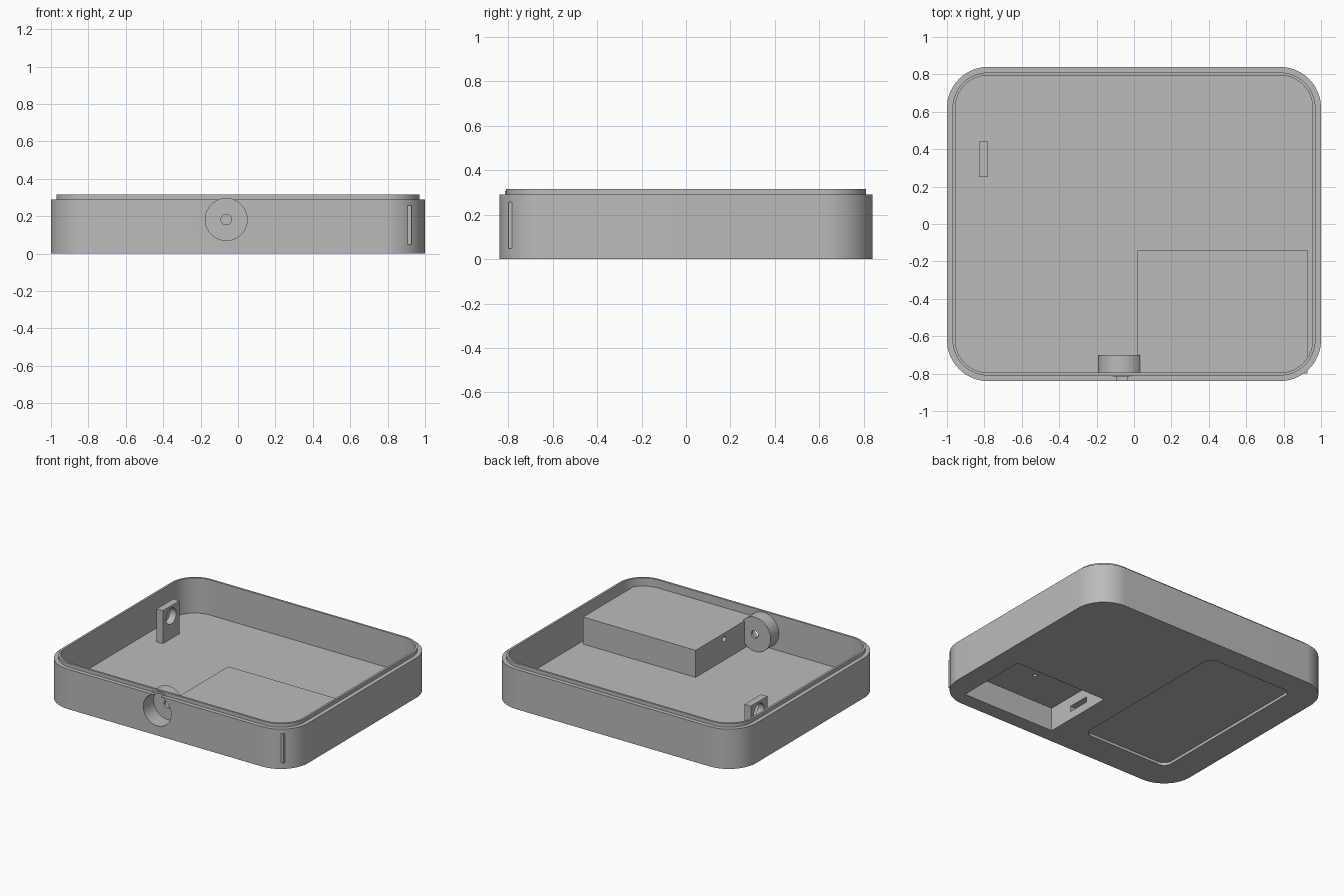
import bpy, bmesh
from math import cos, sin, pi
from mathutils import Matrix

cube = bpy.data.objects.get("Cube")
if cube:
    bpy.data.objects.remove(cube, do_unlink=True)

grey = bpy.data.materials.new("plain grey")
grey.use_nodes = True
COLOUR = (0.5, 0.5, 0.5, 1)
grey.diffuse_color = COLOUR
grey.node_tree.nodes["Principled BSDF"].inputs["Base Color"].default_value = COLOUR


def finish(name, bm):
    """Turn a closed bmesh into an object."""
    bmesh.ops.recalc_face_normals(bm, faces=bm.faces)
    mesh = bpy.data.meshes.new(name)
    bm.to_mesh(mesh)
    bm.free()
    mesh.materials.append(grey)
    obj = bpy.data.objects.new(name, mesh)
    bpy.context.collection.objects.link(obj)
    return obj


def rounded_outline(x0, x1, y0, y1, r, steps=24):
    """Counter-clockwise rounded rectangle."""
    centres = [(x1 - r, y1 - r), (x0 + r, y1 - r), (x0 + r, y0 + r), (x1 - r, y0 + r)]
    points = []
    for quarter, (cx, cy) in enumerate(centres):
        for i in range(steps + 1):
            a = (quarter + i / steps) * pi / 2
            points.append((cx + r * cos(a), cy + r * sin(a)))
    return points


def loft(name, layers):
    """Skin a stack of (outline, z) loops and cap both ends."""
    bm = bmesh.new()
    loops = [[bm.verts.new((x, y, z)) for x, y in outline] for outline, z in layers]
    for a, b in zip(loops, loops[1:]):
        for i in range(len(a)):
            j = (i + 1) % len(a)
            bm.faces.new((a[i], a[j], b[j], b[i]))
    bm.faces.new(loops[0])
    bm.faces.new(loops[-1])
    return finish(name, bm)


def box(name, x0, x1, y0, y1, z0, z1):
    corners = [(x0, y0), (x1, y0), (x1, y1), (x0, y1)]
    return loft(name, [(corners, z0), (corners, z1)])


def cylinder(name, axis, radius, start, end, centre, sides=64):
    """Cylinder along an axis from start to end; centre gives the other two."""
    bm = bmesh.new()
    turn = {"X": Matrix.Rotation(pi / 2, 4, "Y"),
            "Y": Matrix.Rotation(pi / 2, 4, "X"),
            "Z": Matrix.Identity(4)}[axis]
    place = list(centre)
    place.insert("XYZ".index(axis), (start + end) / 2)
    bmesh.ops.create_cone(bm, cap_ends=True, segments=sides, radius1=radius, radius2=radius,
                          depth=end - start, matrix=Matrix.Translation(place) @ turn)
    return finish(name, bm)


def combine(target, operation, tool):
    """Apply a boolean and discard the tool."""
    mod = target.modifiers.new(tool.name, "BOOLEAN")
    mod.operation, mod.solver, mod.object = operation, "EXACT", tool
    bpy.context.view_layer.objects.active = target
    bpy.ops.object.modifier_apply(modifier=mod.name)
    bpy.data.objects.remove(tool, do_unlink=True)


def inset_outline(d):
    return rounded_outline(-1 + d, 1 - d, -0.84 + d, 0.84 - d, 0.22 - d)


# Open tray with a stepped rim
FLOOR = 0.06
outer, lip, inner = inset_outline(0), inset_outline(0.03), inset_outline(0.045)
tray = loft("tray", [(outer, 0), (outer, 0.29), (lip, 0.29), (lip, 0.316),
                     (inner, 0.316), (inner, FLOOR)])

# Raised compartment and sensor drum inside the tray
combine(tray, "UNION", box("compartment", 0.02, 0.927, -0.80, -0.14, 0.048, 0.257))
combine(tray, "UNION", cylinder("drum", "Y", 0.124, -0.815, -0.70, (-0.068, 0.183)))

# Openings: drum bore, small bore, compartment cavity, wire channel, contact notch, label recess
cutters = [
    cylinder("drum_bore", "Y", 0.112, -0.9, -0.72, (-0.063, 0.182)),
    cylinder("pin_bore", "Y", 0.028, -0.8, -0.65, (-0.063, 0.182), 32),
    box("cavity", 0.095, 0.84, -0.732, -0.195, -0.1, 0.17),
    cylinder("wire_channel", "X", 0.02, -0.02, 0.47, (-0.47, 0.214), 32),
    cylinder("wire_drop", "Z", 0.014, 0.1, 0.214, (0.46, -0.47), 32),
    box("contact_notch", 0.04, 0.12, -0.54, -0.375, 0.06, 0.10),
    loft("label_recess", [(rounded_outline(-0.79, -0.095, -0.62, 0.67, 0.06), z)
                          for z in (-0.1, 0.02)]),
]
for cutter in cutters:
    combine(tray, "DIFFERENCE", cutter)

# Upright bracket with a round hole
bracket = box("bracket", -0.83, -0.78, 0.25, 0.44, FLOOR - 0.01, 0.30)
combine(bracket, "DIFFERENCE", cylinder("bracket_hole", "X", 0.058, -0.9, -0.7, (0.345, 0.225), 48))

# Smooth the curves, keep the edges crisp
for obj in (tray, bracket):
    bpy.ops.object.select_all(action="DESELECT")
    obj.select_set(True)
    bpy.context.view_layer.objects.active = obj
    bpy.ops.object.shade_smooth_by_angle(angle=pi / 6)
